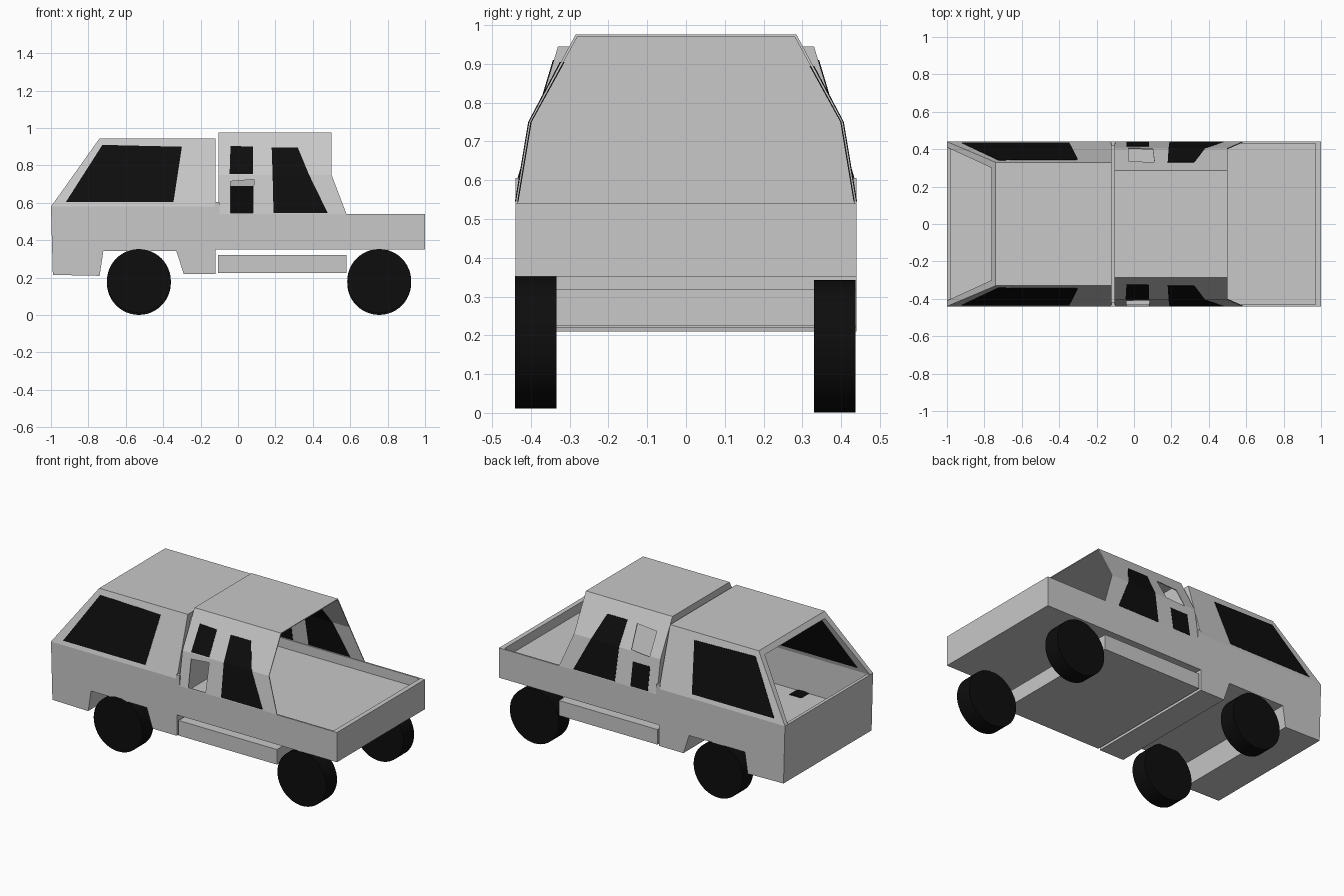
import bpy, bmesh, math
from mathutils import Matrix

cube = bpy.data.objects.get("Cube")
if cube:
    bpy.data.objects.remove(cube, do_unlink=True)


def make_material(name, rgb):
    m = bpy.data.materials.new(name)
    m.use_nodes = True
    m.diffuse_color = (*rgb, 1)
    bsdf = next(n for n in m.node_tree.nodes if n.type == 'BSDF_PRINCIPLED')
    bsdf.inputs["Base Color"].default_value = (*rgb, 1)
    return m


GREY = make_material("light grey", (0.58, 0.58, 0.58))
BLACK = make_material("black", (0.004, 0.004, 0.004))


def finish(name, bm, mat):
    bmesh.ops.recalc_face_normals(bm, faces=bm.faces)
    me = bpy.data.meshes.new(name)
    bm.to_mesh(me)
    bm.free()
    me.materials.append(mat)
    ob = bpy.data.objects.new(name, me)
    bpy.context.collection.objects.link(ob)
    return ob


def prism(name, pts, axis, lo, hi, mat=GREY):
    """Extrude a profile along x (points are y, z) or y (points are x, z).
    lo and hi are numbers, or functions of z for raked ends."""
    def at(end, p):
        e = end(p[1]) if callable(end) else end
        return (e, p[0], p[1]) if axis == 'x' else (p[0], e, p[1])
    bm = bmesh.new()
    a = [bm.verts.new(at(lo, p)) for p in pts]
    b = [bm.verts.new(at(hi, p)) for p in pts]
    bm.faces.new(a)
    bm.faces.new(b[::-1])
    for i in range(len(pts)):
        j = (i + 1) % len(pts)
        bm.faces.new((a[i], b[i], b[j], a[j]))
    return finish(name, bm, mat)


def box(name, x0, x1, y0, y1, z0, z1, mat=GREY):
    return prism(name, [(x0, z0), (x1, z0), (x1, z1), (x0, z1)], 'y', y0, y1, mat)


def boolean(ob, cutter, op='DIFFERENCE'):
    cutter.hide_render = True
    mod = ob.modifiers.new("cut", 'BOOLEAN')
    mod.operation, mod.object, mod.solver = op, cutter, 'EXACT'
    dg = bpy.context.evaluated_depsgraph_get()
    me = bpy.data.meshes.new_from_object(ob.evaluated_get(dg))
    ob.modifiers.clear()
    ob.data = me
    bpy.data.objects.remove(cutter, do_unlink=True)


def mirrored(half):
    return half + [(-y, z) for y, z in reversed(half)]


def arch(name, half, out, inn, lo, hi, mat=GREY):
    """Open-bottomed shell; half runs from sill to roof on the +y side."""
    def offset(d):
        return [(y + d, z + (d if i == len(half) - 1 else 0))
                for i, (y, z) in enumerate(half)]
    pts = mirrored(offset(out)) + mirrored(offset(-inn))[::-1]
    return prism(name, pts, 'x', lo, hi, mat)


def pane(name, shell, out, inn, outline, side):
    """Thin glass plate that follows one side of a shell."""
    ob = arch(name, *shell[:1], out, inn, *shell[1:], BLACK)
    lo, hi = sorted((side * 0.2, side * 0.6))
    boolean(ob, prism("window_cutter", outline, 'y', lo, hi), 'INTERSECT')


# Rear tub with full-width wheel arch
rear = prism("rear_tub", [(-1, 0.58), (-0.99, 0.215), (-0.74, 0.21), (-0.72, 0.342),
                          (-0.33, 0.342), (-0.29, 0.22), (-0.12, 0.22), (-0.12, 0.58)],
             'y', -0.44, 0.44)
boolean(rear, box("tub_cutter", -0.98, -0.14, -0.41, 0.41, 0.347, 0.8))

# Front tub with shallow load bed
front = box("front_tub", -0.12, 1, -0.44, 0.44, 0.352, 0.54)
boolean(front, box("bed_cutter", -0.1, 0.97, -0.43, 0.43, 0.48, 0.8))

# Belly slab and small joining posts
box("belly_slab", -0.108, 0.58, -0.44, 0.44, 0.225, 0.32)
for side, label in ((1, "left"), (-1, "right")):
    box("joining_post_" + label, -0.125, -0.1, side * 0.43 - 0.01, side * 0.43 + 0.01,
        0.53, 0.605)

# Rear canopy, open at its raked end
canopy = ([(0.44, 0.58), (0.33, 0.945)],
          lambda z: -1 + (z - 0.58) * 0.26 / 0.365, -0.12)
arch("canopy", canopy[0], 0, 0.03, *canopy[1:])
canopy_window = [(-0.92, 0.605), (-0.725, 0.91), (-0.30, 0.9), (-0.345, 0.605)]

# Cab shell, open towards the load bed
cab = ([(0.44, 0.54), (0.405, 0.75), (0.285, 0.975)],
       -0.105, lambda z: 0.5 + max(0, 0.75 - z) * 0.08 / 0.21)
cab_shell = arch("cab_shell", cab[0], 0, 0.005, *cab[1:])
prism("cab_bulkhead", mirrored(cab[0]), 'x', -0.105, -0.097)
cab_window = [(0.18, 0.895), (0.32, 0.895), (0.38, 0.75), (0.48, 0.545),
              (0.19, 0.545), (0.185, 0.75)]
upper = [(-0.045, 0.755), (0.08, 0.755), (0.08, 0.9), (-0.04, 0.905)]
lower = [(-0.04, 0.545), (0.08, 0.545), (0.08, 0.69), (-0.04, 0.69)]
upper_hole = [(-0.03, 0.745), (0.1, 0.755), (0.11, 0.89), (-0.03, 0.88)]
lower_hole = [(-0.04, 0.545), (0.08, 0.545), (0.085, 0.725), (-0.04, 0.715)]

# Each cab side has one glazed and one empty small window
boolean(cab_shell, prism("hole_cutter", upper_hole, 'y', 0.2, 0.6))
boolean(cab_shell, prism("hole_cutter", lower_hole, 'y', -0.6, -0.2))
pane("small_window_left", cab, 0.002, 0.007, lower, 1)
pane("small_window_right", cab, 0.002, 0.007, upper, -1)
for side, label in ((1, "left"), (-1, "right")):
    pane("cab_window_" + label, cab, 0.002, 0.007, cab_window, side)
    pane("canopy_window_outer_" + label, canopy, 0.002, 0.004, canopy_window, side)
    pane("canopy_window_inner_" + label, canopy, -0.026, 0.032, canopy_window, side)

# Wheels
for x, place in ((-0.53, "rear"), (0.755, "front")):
    for y, z, label in ((0.383, 0.172, "left"), (-0.387, 0.182, "right")):
        bm = bmesh.new()
        bmesh.ops.create_cone(bm, cap_ends=True, segments=48, radius1=0.171,
                              radius2=0.171, depth=0.107,
                              matrix=Matrix.Translation((x, y, z))
                              @ Matrix.Rotation(math.pi / 2, 4, 'X'))
        wheel = finish(f"{place}_wheel_{label}", bm, BLACK)
        bpy.ops.object.select_all(action='DESELECT')
        wheel.select_set(True)
        bpy.context.view_layer.objects.active = wheel
        bpy.ops.object.shade_smooth_by_angle()
